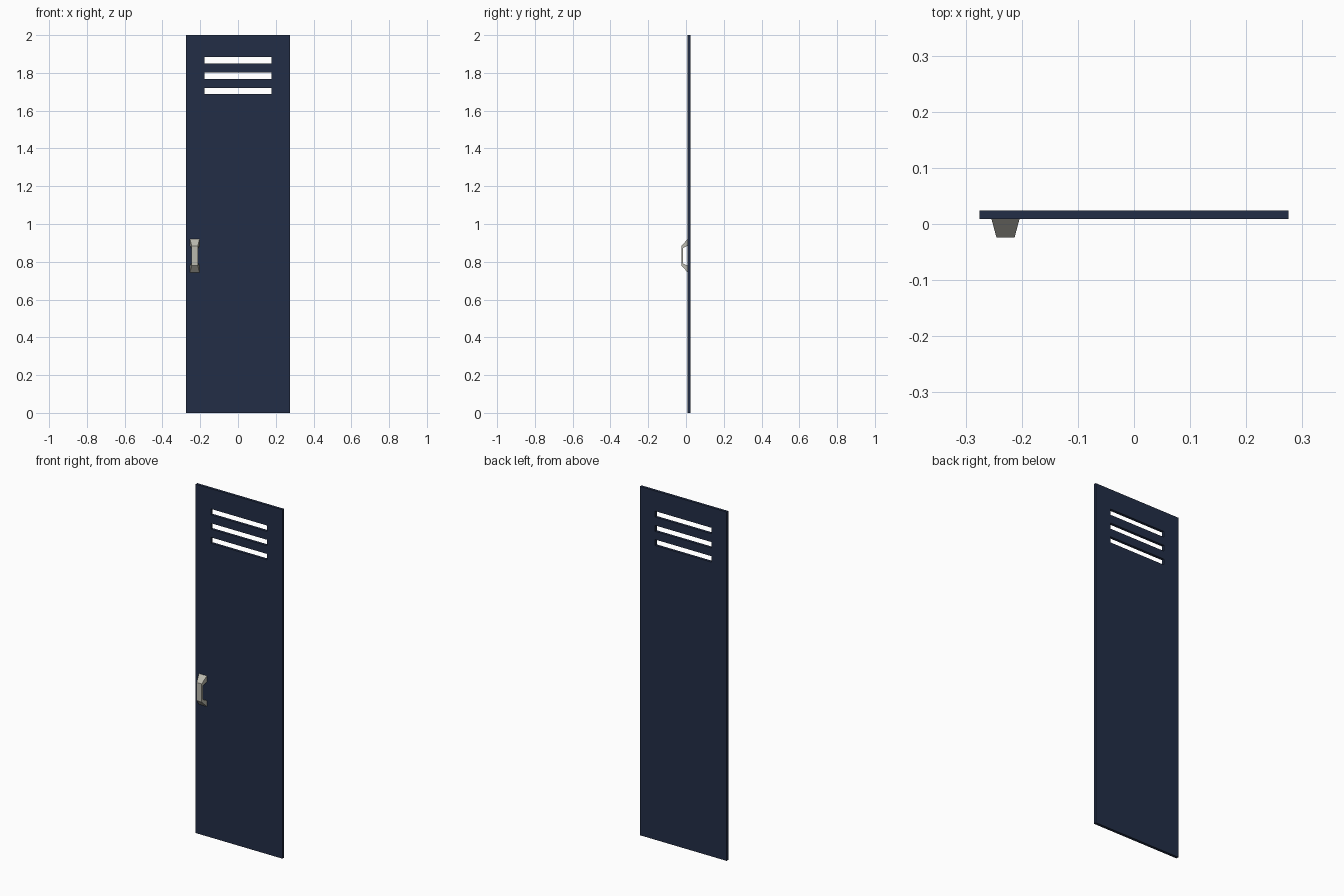
import bpy, bmesh

cube = bpy.data.objects.get("Cube")
if cube:
    bpy.data.objects.remove(cube, do_unlink=True)


def material(name, color):
    m = bpy.data.materials.new(name)
    m.use_nodes = True
    m.diffuse_color = (*color, 1)
    m.node_tree.nodes["Principled BSDF"].inputs["Base Color"].default_value = (*color, 1)
    return m


def finish(name, bm, mat):
    bmesh.ops.recalc_face_normals(bm, faces=bm.faces[:])
    mesh = bpy.data.meshes.new(name)
    bm.to_mesh(mesh)
    bm.free()
    mesh.materials.append(mat)
    obj = bpy.data.objects.new(name, mesh)
    bpy.context.collection.objects.link(obj)
    return obj


navy = material("navy paint", (0.016, 0.027, 0.062))
metal = material("warm grey metal", (0.5, 0.49, 0.43))

FRONT, BACK = 0.009, 0.0245

# Door panel: a sheet of cells with the vent slots left open, then thickened
xs = [-0.275, -0.178, 0.178, 0.275]
zs = [0, 1.687, 1.721, 1.768, 1.802, 1.850, 1.884, 2]
bm = bmesh.new()
grid = [[bm.verts.new((x, FRONT, z)) for x in xs] for z in zs]
for row in range(len(zs) - 1):
    for col in range(len(xs) - 1):
        if col == 1 and row % 2 == 1:
            continue
        bm.faces.new((grid[row][col], grid[row][col + 1],
                      grid[row + 1][col + 1], grid[row + 1][col]))
sheet = bmesh.ops.extrude_face_region(bm, geom=bm.faces[:])["geom"]
for v in sheet:
    if isinstance(v, bmesh.types.BMVert):
        v.co.y = BACK
finish("locker_door", bm, navy)

# Pull handle: a tapered bracket, outer and inner arches joined on both sides
HANDLE_X, HANDLE_Z, TIP = -0.229, 0.832, -0.0245
outer = [(FRONT, -0.088), (TIP, -0.052), (TIP, 0.052), (FRONT, 0.088)]
inner = [(FRONT, -0.053), (-0.017, -0.040), (-0.017, 0.040), (FRONT, 0.053)]


def arch(bm, profile, side):
    verts = []
    for y, z in profile:
        depth = (FRONT - y) / (FRONT - TIP)
        half = 0.025 - 0.009 * depth
        verts.append(bm.verts.new((HANDLE_X + side * half, y, HANDLE_Z + z)))
    return verts


bm = bmesh.new()
lo, li = arch(bm, outer, -1), arch(bm, inner, -1)
ro, ri = arch(bm, outer, 1), arch(bm, inner, 1)
for a, b in ((lo, li), (ro, ri), (lo, ro), (li, ri)):
    for i in range(3):
        bm.faces.new((a[i], a[i + 1], b[i + 1], b[i]))
for i in (0, 3):
    bm.faces.new((lo[i], ro[i], ri[i], li[i]))
finish("door_handle", bm, metal)
